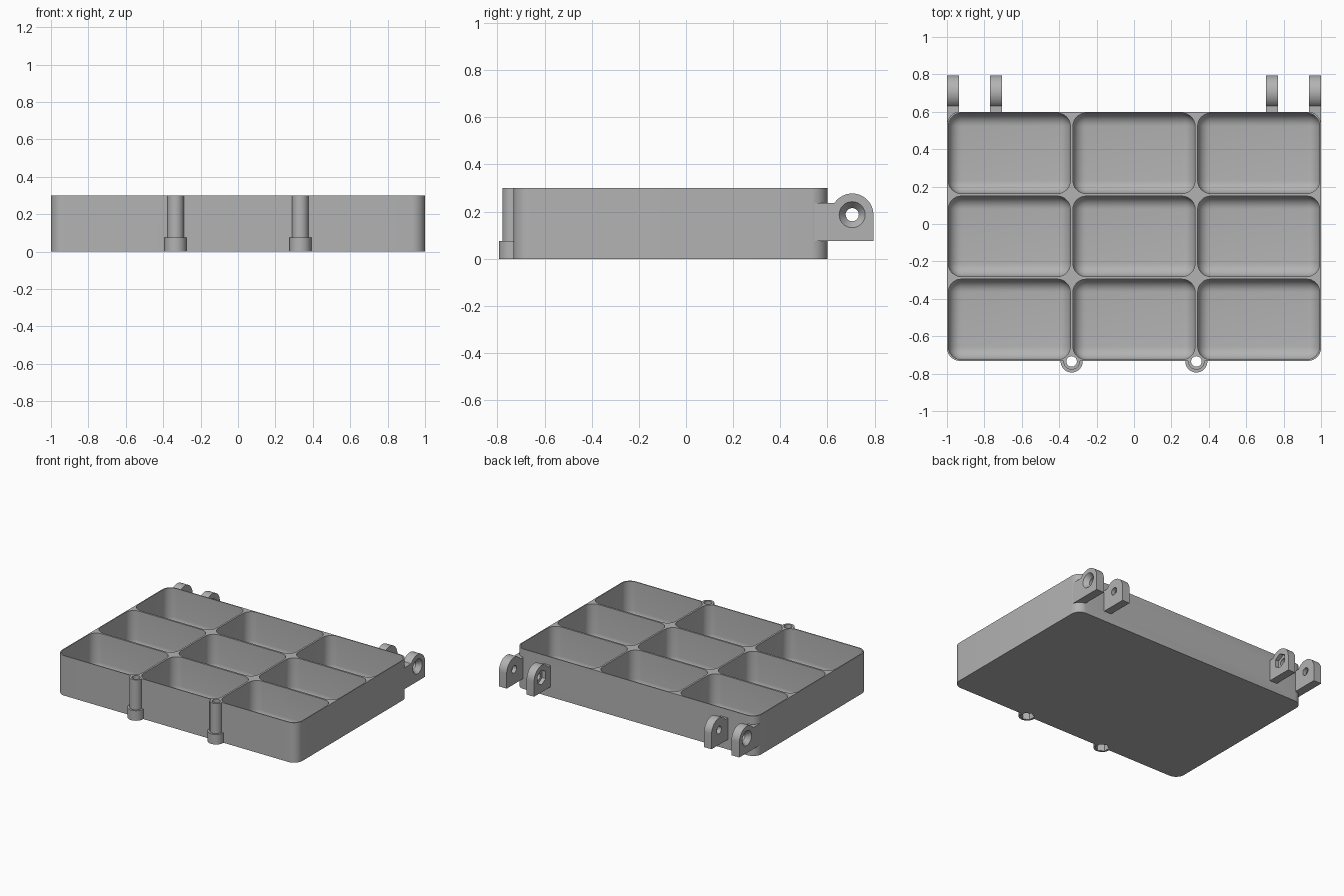
import bpy, bmesh, math
from mathutils import Matrix, Vector

old = bpy.data.objects.get("Cube")
if old:
    bpy.data.objects.remove(old, do_unlink=True)

GREY = (0.45, 0.45, 0.45, 1)
mat = bpy.data.materials.new("matte grey")
mat.use_nodes = True
mat.diffuse_color = GREY
mat.node_tree.nodes["Principled BSDF"].inputs["Base Color"].default_value = GREY

# Main dimensions
HEIGHT, FLOOR, CORNER = 0.3, 0.012, 0.07
FRONT, BACK = -0.732, 0.6
EAR_Y, EAR_Z, EAR_R = 0.705, 0.187, 0.09
TUBE_X, TUBE_Y = 1 / 3, -0.735
HOLE_R = 0.028


def make(name, bm):
    bmesh.ops.recalc_face_normals(bm, faces=bm.faces)
    mesh = bpy.data.meshes.new(name)
    bm.to_mesh(mesh)
    bm.free()
    mesh.materials.append(mat)
    ob = bpy.data.objects.new(name, mesh)
    bpy.context.collection.objects.link(ob)
    return ob


def rounded_box(name, lo, hi, radius, segments, pick):
    """Box between two corners, with the edges chosen by pick rounded."""
    bm = bmesh.new()
    lo, hi = Vector(lo), Vector(hi)
    size = hi - lo
    bmesh.ops.create_cube(bm, size=1, matrix=Matrix.Translation((lo + hi) / 2) @ Matrix.Diagonal((*size, 1)))
    edges = [e for e in bm.edges if pick(e, hi.z)]
    bmesh.ops.bevel(bm, geom=edges, offset=radius, segments=segments, profile=0.5, affect='EDGES')
    return make(name, bm)


def rod(name, a, b, r1, r2=None, sides=32):
    """Cylinder, cone or prism from point a to point b."""
    a, b = Vector(a), Vector(b)
    turn = (b - a).to_track_quat('Z', 'Y').to_matrix().to_4x4()
    bm = bmesh.new()
    bmesh.ops.create_cone(bm, cap_ends=True, segments=sides, radius1=r1, radius2=r1 if r2 is None else r2,
                          depth=(b - a).length, matrix=Matrix.Translation((a + b) / 2) @ turn)
    return make(name, bm)


def ear(name, x0, x1):
    """Hinge ear: side profile with a round top, extruded along x."""
    start = math.pi - math.asin(0.05 / EAR_R)
    profile = [(0.545, 0.237), (0.545, 0.076), (EAR_Y + EAR_R, 0.076)]
    for i in range(21):
        a = start * i / 20
        profile.append((EAR_Y + EAR_R * math.cos(a), EAR_Z + EAR_R * math.sin(a)))
    bm = bmesh.new()
    face = bm.faces.new([bm.verts.new((x0, y, z)) for y, z in profile])
    ext = bmesh.ops.extrude_face_region(bm, geom=[face])
    moved = [v for v in ext["geom"] if isinstance(v, bmesh.types.BMVert)]
    bmesh.ops.translate(bm, verts=moved, vec=(x1 - x0, 0, 0))
    return make(name, bm)


def combine(target, other, operation):
    mod = target.modifiers.new("combine", 'BOOLEAN')
    mod.operation, mod.solver, mod.object = operation, 'EXACT', other
    with bpy.context.temp_override(object=target, active_object=target):
        bpy.ops.object.modifier_apply(modifier=mod.name)
    bpy.data.objects.remove(other, do_unlink=True)


def upright(e, top):
    return abs(e.verts[0].co.z - e.verts[1].co.z) > 0.01


def below_rim(e, top):
    return min(v.co.z for v in e.verts) < top - 0.01


# Tray block with rounded upright corners
tray = rounded_box("compartment_tray", (-1, FRONT, 0), (1, BACK, HEIGHT), CORNER, 8, upright)

# Hinge ears and screw tubes joined to the block
for s in (-1, 1):
    combine(tray, ear("outer_ear", s * 0.935, s), 'UNION')
    combine(tray, ear("inner_ear", s * 0.707, s * 0.769), 'UNION')
    x = s * TUBE_X
    combine(tray, rod("screw_tube", (x, TUBE_Y, 0), (x, TUBE_Y, HEIGHT), 0.044), 'UNION')
    combine(tray, rod("tube_foot", (x, TUBE_Y, 0), (x, TUBE_Y, 0.075), 0.059), 'UNION')

# Nine compartments with rounded corners and floor edges
WALL = 0.007
pitch_x, pitch_y = 2 / 3, (BACK - FRONT) / 3
for i in range(3):
    for j in range(3):
        x0, y0 = -1 + i * pitch_x, FRONT + j * pitch_y
        cell = rounded_box("compartment", (x0 + WALL, y0 + WALL, FLOOR),
                           (x0 + pitch_x - WALL, y0 + pitch_y - WALL, HEIGHT + 0.1), CORNER, 8, below_rim)
        combine(tray, cell, 'DIFFERENCE')

# Screw holes, countersinks and hexagonal nut pockets
for s in (-1, 1):
    def at(x):
        return (s * x, EAR_Y, EAR_Z)
    combine(tray, rod("hinge_hole", at(0.65), at(1.05), HOLE_R), 'DIFFERENCE')
    combine(tray, rod("countersink", at(0.965), at(1.001), HOLE_R, 0.056), 'DIFFERENCE')
    combine(tray, rod("nut_pocket", at(0.69), at(0.737), 0.055, sides=6), 'DIFFERENCE')
    x = s * TUBE_X
    combine(tray, rod("tube_hole", (x, TUBE_Y, -0.1), (x, TUBE_Y, 0.4), HOLE_R), 'DIFFERENCE')
    combine(tray, rod("tube_nut_pocket", (x, TUBE_Y, -0.1), (x, TUBE_Y, 0.05), 0.048, sides=6), 'DIFFERENCE')

# Smooth the rounded surfaces, keep edges sharp
bpy.ops.object.select_all(action='DESELECT')
tray.select_set(True)
bpy.context.view_layer.objects.active = tray
bpy.ops.object.shade_smooth_by_angle(angle=math.radians(30))
